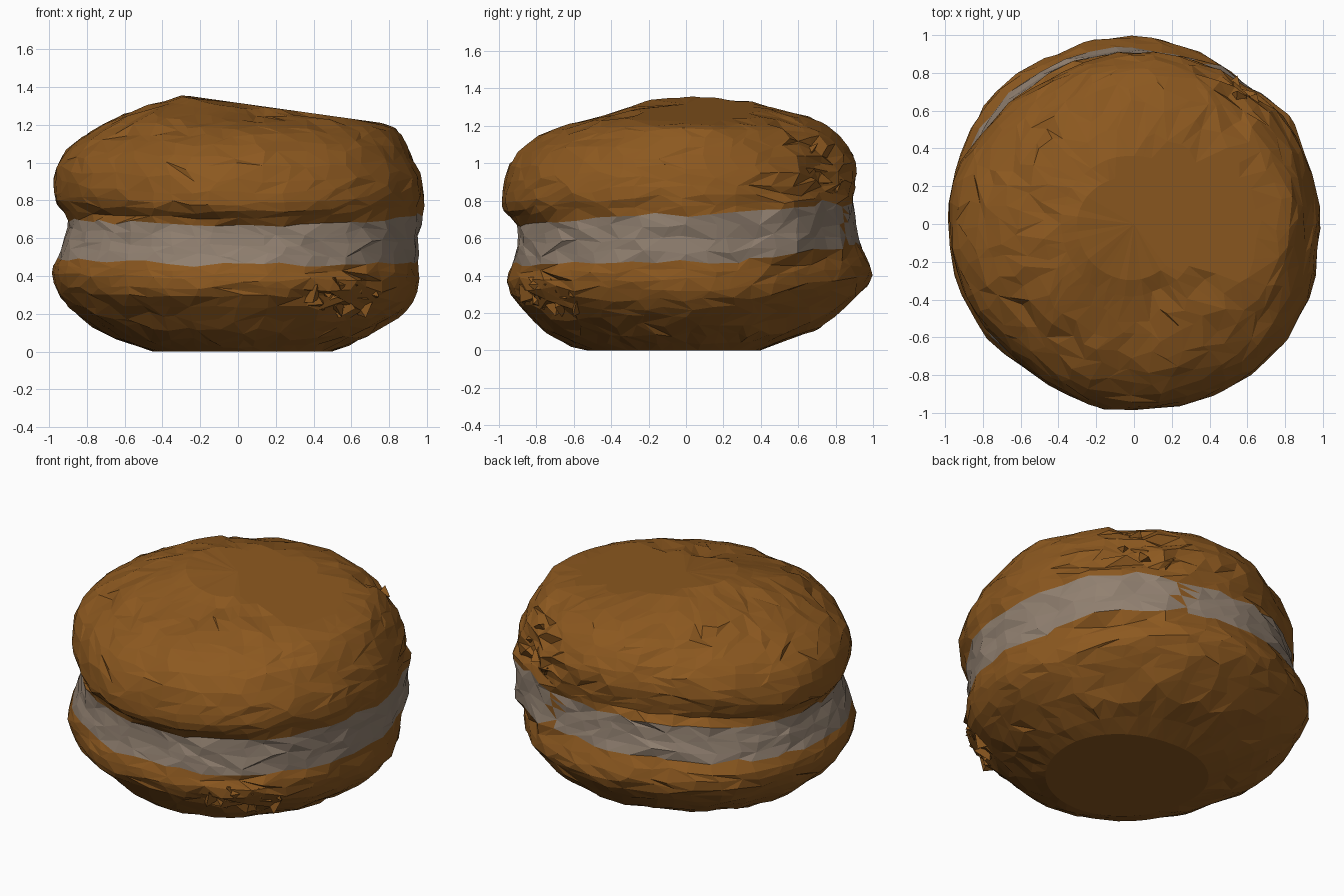
import bpy, bmesh, math, random
from mathutils import Vector, noise

if "Cube" in bpy.data.objects:
    bpy.data.objects.remove(bpy.data.objects["Cube"])

random.seed(11)
SEGS = 48
STEP = 0.5          # ring spacing along the profile


def material(name, rgb):
    m = bpy.data.materials.new(name)
    m.diffuse_color = (*rgb, 1)
    m.use_nodes = True
    m.node_tree.nodes["Principled BSDF"].inputs["Base Color"].default_value = m.diffuse_color
    return m


brown = material("baked brown", (0.262, 0.098, 0.014))
cream_grey = material("cream grey", (0.285, 0.218, 0.164))

# Side profiles as (radius, height), bottom to top: right, back, left, front
PROFILES = [
    [(.25, 0), (.50, 0), (.68, .08), (.84, .18), (.93, .27), (.955, .38), (.95, .47), (.965, .60), (.975, .73),
     (.985, .82), (.97, .93), (.92, 1.04), (.86, 1.14), (.77, 1.21), (.50, 1.29), (.25, 1.33)],
    [(.20, 0), (.40, 0), (.70, .12), (.87, .24), (.97, .36), (.985, .45), (.93, .57), (.905, .68), (.90, .78),
     (.905, .86), (.91, .95), (.89, 1.05), (.83, 1.14), (.74, 1.21), (.50, 1.29), (.25, 1.34)],
    [(.22, 0), (.45, 0), (.65, .06), (.85, .20), (.945, .30), (.985, .41), (.96, .50), (.925, .60), (.90, .70),
     (.97, .79), (.99, .90), (.945, 1.03), (.85, 1.13), (.70, 1.21), (.50, 1.30), (.30, 1.35)],
    [(.27, 0), (.53, 0), (.68, .06), (.82, .17), (.93, .29), (.955, .38), (.93, .46), (.91, .56), (.905, .67),
     (.98, .74), (.99, .83), (.95, .98), (.85, 1.10), (.70, 1.18), (.50, 1.24), (.30, 1.30)],
]
LAST = len(PROFILES[0]) - 1
CREAM_LOW, CREAM_HIGH = 6, 8

# Fuller or slimmer places: direction, width (degrees), first ring, last ring, radius change
BULGES = [(35, 10, 5.5, 8.6, .03), (45, 22, 2.5, 5.9, -.045), (135, 25, 8.2, 13, -.055),
          (225, 25, 8.2, 13, -.05), (315, 25, 4, 12, .01), (112, 14, 6.5, 8.1, .015),
          (112, 14, 8.3, 12, -.02), (135, 22, 3, 5.9, .015), (51, 7, 8.2, 12, -.03)]

# Dents and gashes: centre, reach, depth
DENTS = [((-.05, -.82, 1.06), .12, .05), ((-.50, -.66, .18), .16, .04),
         ((.52, .58, 1.20), .12, .06), ((.22, -.84, 1.00), .11, .03),
         ((-.50, .05, 1.28), .12, .03), ((-.40, -.86, .70), .09, .02),
         ((.10, -.34, 1.29), .15, .04), ((.38, -.34, 1.26), .15, .04),
         ((-.62, -.45, 1.19), .14, .03)]
# Rough broken areas: centre, reach
ROUGH = [Vector((.55, -.74, .32)), Vector((.54, .74, .95))]


def on_profile(table, t):
    """Smooth curve through the profile points, straight near the base."""
    i = min(int(t), LAST - 1)
    u = t - i
    p0, p1, p2, p3 = (table[max(0, min(LAST, j))] for j in range(i - 1, i + 3))
    if t < 2:
        return [b + (c - b) * u for b, c in zip(p1, p2)]
    return [.5 * (2 * b + (c - a) * u + (2 * a - 5 * b + 4 * c - d) * u * u + (3 * b - a - 3 * c + d) * u ** 3)
            for a, b, c, d in zip(p0, p1, p2, p3)]


def point(ring, ang):
    """Blend the two neighbouring side profiles, then roughen."""
    q = (ang % math.tau) / (math.pi / 2)
    i = int(q) % 4
    t = math.sin((q - int(q)) * math.pi / 2) ** 2
    a, b = on_profile(PROFILES[i], ring), on_profile(PROFILES[(i + 1) % 4], ring)
    r, z = a[0] + (b[0] - a[0]) * t, max(0, a[1] + (b[1] - a[1]) * t)
    deg = math.degrees(ang) % 360
    if 4 <= ring <= 12:
        r += .012 * math.sin(2 * ang) ** 2       # fuller diagonals
    for centre, width, lo, hi, change in BULGES:
        if lo < ring < hi:
            r += change * math.exp(-((deg - centre) / width) ** 2)
    if 5.5 < ring < 8.6:                         # cream rises at the back right
        z += .04 * (ring - 5.5) / 3 * math.exp(-((deg - 54) / 10) ** 2)
    p = Vector((r * math.cos(ang), r * math.sin(ang), z))
    if z > 0.01:
        out = Vector((p.x, p.y, (z - .65) * 1.3)).normalized()
        p += out * (.014 * noise.noise(p * 4) + .012 * noise.noise(p * 10))
        p += out * random.uniform(-1, 1) * (.006 if ring < 14 else 0)
        for c, reach, depth in DENTS:
            d = (p - Vector(c)).length
            if d < reach:
                p -= out * depth * (1 - d / reach)
        for c in ROUGH:
            if (p - c).length < .2 and not 5.8 < ring < 8.2:
                p += out * random.uniform(-.03, .02)
        # broad flat facet sloping down to the right
        p.z = max(0, min(p.z, 1.345 - .14 * (p.x + .2)))
    return p


# Shared grid of points, jittered so that no straight bands show
grid = []
for k in range(int(LAST / STEP) + 1):
    row = []
    for s in range(SEGS):
        ring = k * STEP
        free = 2 <= ring <= 14
        up = random.uniform(-.15, .15) if free else 0
        row.append(point(ring + up, math.tau * (s + (random.uniform(-.36, .36) if free else 0)) / SEGS))
    grid.append(row)


def finish(name, bm, mats):
    me = bpy.data.meshes.new(name)
    bm.to_mesh(me)
    bm.free()
    for m in mats:
        me.materials.append(m)
    ob = bpy.data.objects.new(name, me)
    bpy.context.collection.objects.link(ob)
    return ob


def shell(name, first, last, mats, cap=None):
    """Skin a run of rings, with an optional pole cap."""
    bm = bmesh.new()
    rows = [[bm.verts.new(p) for p in grid[k]] for k in range(int(first / STEP), int(last / STEP) + 1)]
    for lo, hi in zip(rows, rows[1:]):
        for s in range(SEGS):
            n = (s + 1) % SEGS
            a, b, c, d = lo[s], lo[n], hi[n], hi[s]
            # random diagonals give the chipped triangle pattern
            tris = ((a, b, c), (a, c, d)) if random.random() < .5 else ((a, b, d), (b, c, d))
            for tri in tris:
                bm.faces.new(tri)
    if cap is not None:
        pole = bm.verts.new((0, 0, cap))
        row = rows[0] if first == 0 else rows[-1]
        for s in range(SEGS):
            pair = (row[s], row[(s + 1) % SEGS])
            bm.faces.new((pair[1], pair[0], pole) if first == 0 else (*pair, pole))
    return finish(name, bm, mats)


# Three layers
shell("bottom_cookie", 0, CREAM_LOW, [brown], 0)
filling = shell("cream_filling", CREAM_LOW, CREAM_HIGH, [cream_grey, brown])
shell("top_cookie", CREAM_HIGH, LAST, [brown], 1.317)

# Cookie bridges the cream in one narrow strip at the back right
for f in filling.data.polygons:
    if 65.5 < math.degrees(math.atan2(f.center.y, f.center.x)) < 70:
        f.material_index = 1


def crumbs(name, ang, spread, rings, count):
    """Broken angular shards half sunk in the cookie edge."""
    bm = bmesh.new()
    for _ in range(count):
        c = point(random.uniform(*rings), math.radians(ang + random.uniform(-spread, spread)))
        size = random.uniform(.05, .08)
        made = bmesh.ops.create_cone(bm, cap_ends=True, cap_tris=True, segments=4,
                                     radius1=size, radius2=0, depth=size)
        axis = Vector((0, 0, 1)).rotation_difference(Vector([random.gauss(0, 1) for _ in range(3)]))
        for v in made["verts"]:
            v.co = axis @ v.co * random.uniform(.6, 1.1) + Vector((c.x * .965, c.y * .965, c.z))
    finish(name, bm, [brown])


# Crumbled patches: lower front right, upper back right
crumbs("front_crumbs", -54, 14, (3.4, 5), 22)
crumbs("back_crumbs", 55, 10, (9.5, 11.5), 10)
